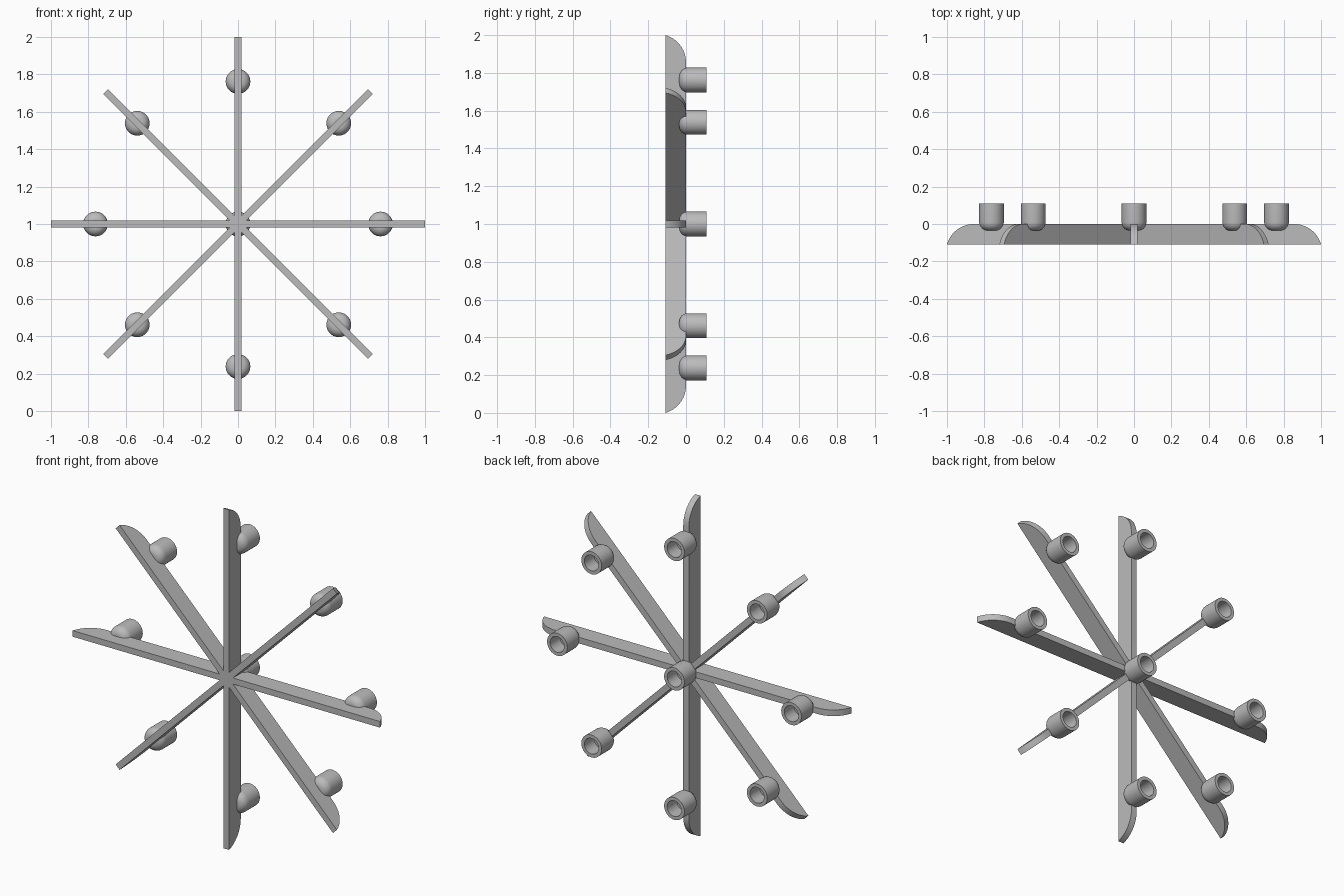
import bpy, bmesh, math
from mathutils import Matrix, Vector

cube = bpy.data.objects.get("Cube")
if cube:
    bpy.data.objects.remove(cube, do_unlink=True)

FRONT, BACK = -0.109, 0.0
HALF_WIDTH = 0.018
SOCKET_RADIUS, HOLE_RADIUS = 0.066, 0.046
SOCKET_FRONT, SOCKET_BACK, HOLE_FLOOR = -0.036, 0.109, 0.02
FILLET = 0.045
RING = 0.762

grey = bpy.data.materials.new("plain_grey")
grey.use_nodes = True
grey.diffuse_color = (0.5, 0.5, 0.5, 1)
grey.node_tree.nodes["Principled BSDF"].inputs["Base Color"].default_value = (0.5, 0.5, 0.5, 1)


def make_object(name, bm):
    bmesh.ops.recalc_face_normals(bm, faces=bm.faces)
    mesh = bpy.data.meshes.new(name)
    bm.to_mesh(mesh)
    bm.free()
    mesh.materials.append(grey)
    obj = bpy.data.objects.new(name, mesh)
    bpy.context.collection.objects.link(obj)
    bpy.ops.object.select_all(action='DESELECT')
    obj.select_set(True)
    bpy.context.view_layer.objects.active = obj
    bpy.ops.object.shade_smooth_by_angle(angle=math.radians(35))
    return obj


# Bar running through the hub, with both ends curved away at the back
def make_bar(name, angle):
    radius, steps = 0.15, 12
    sweep = math.acos((FRONT - BACK + radius) / radius)
    reach = 1 - radius * math.sin(sweep)
    end = [(reach + radius * math.sin(sweep * i / steps),
            BACK - radius + radius * math.cos(sweep * i / steps))
           for i in range(steps + 1)]
    outline = end + [(-x, y) for x, y in reversed(end)]
    bm = bmesh.new()
    face = bm.faces.new([bm.verts.new((x, y, -HALF_WIDTH)) for x, y in outline])
    side = bmesh.ops.extrude_face_region(bm, geom=[face])
    verts = [v for v in side["geom"] if isinstance(v, bmesh.types.BMVert)]
    bmesh.ops.translate(bm, verts=verts, vec=(0, 0, 2 * HALF_WIDTH))
    obj = make_object(name, bm)
    obj.matrix_world = Matrix.Translation((0, 0, 1)) @ Matrix.Rotation(angle, 4, 'Y')


# Round-nosed socket, open at the back, lathed around the y axis
def make_socket(name, x, z):
    steps = 8
    profile = [(0, SOCKET_FRONT)]
    for i in range(steps + 1):
        a = math.pi / 2 * i / steps
        profile.append((SOCKET_RADIUS - FILLET + FILLET * math.sin(a),
                        SOCKET_FRONT + FILLET - FILLET * math.cos(a)))
    profile += [(SOCKET_RADIUS, SOCKET_BACK), (HOLE_RADIUS, SOCKET_BACK),
                (HOLE_RADIUS, HOLE_FLOOR), (0, HOLE_FLOOR)]
    bm = bmesh.new()
    verts = [bm.verts.new((r, y, 0)) for r, y in profile]
    edges = [bm.edges.new(pair) for pair in zip(verts, verts[1:])]
    bmesh.ops.spin(bm, geom=verts + edges, cent=(0, 0, 0), axis=(0, 1, 0),
                   angle=2 * math.pi, steps=40)
    bmesh.ops.remove_doubles(bm, verts=bm.verts, dist=0.0001)
    obj = make_object(name, bm)
    obj.location = Vector((x, 0, z))


for i in range(4):
    make_bar(f"bar_{i + 1}", i * math.pi / 4)

make_socket("hub_socket", 0, 1)
for i in range(8):
    a = i * math.pi / 4
    make_socket(f"socket_{i + 1}", RING * math.cos(a), 1 + RING * math.sin(a))
